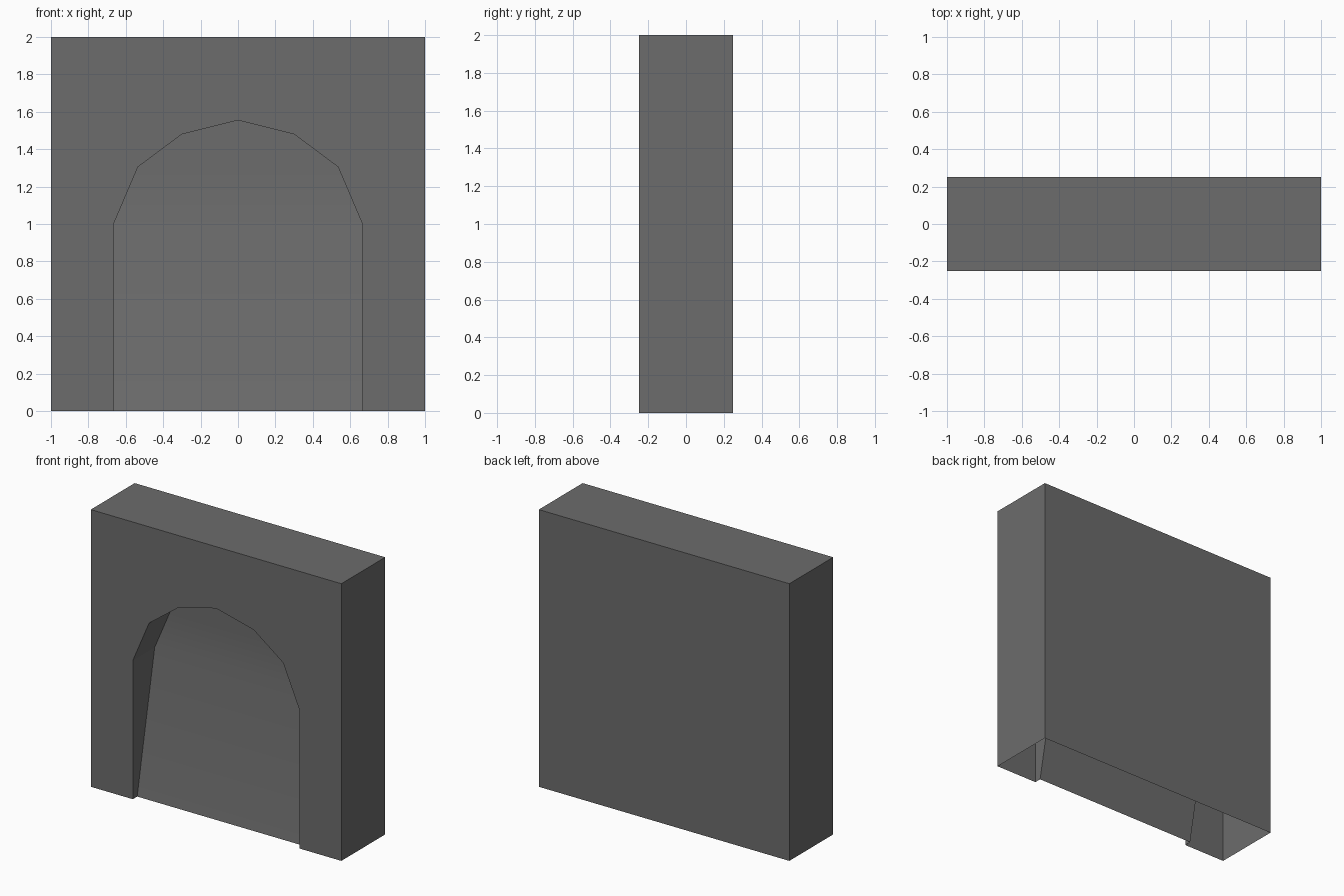
import bpy
import bmesh

cube = bpy.data.objects.get("Cube")
if cube:
    bpy.data.objects.remove(cube, do_unlink=True)

HALF_W, HALF_D, HEIGHT = 1.0, 0.25, 2.0
SPRING = 1.0            # height where the arch begins
FOOT_Y, NICHE_Y = -0.2, 0.0

# One colour for the whole block
stone = bpy.data.materials.new("grey_stone")
stone.use_nodes = True
grey = (0.15, 0.15, 0.15, 1)
stone.diffuse_color = grey
bsdf = stone.node_tree.nodes["Principled BSDF"]
bsdf.inputs["Base Color"].default_value = grey
bsdf.inputs["Roughness"].default_value = 0.9

# Arch outline from left foot over the crown to the right foot
half = [(0.665, 0), (0.665, SPRING), (0.535, 1.305), (0.3, 1.48)]
arch = half + [(0, 1.555)] + [(-x, z) for x, z in reversed(half)]

bm = bmesh.new()


def loop(points, depth):
    return [bm.verts.new((x, depth(z), z)) for x, z in points]


def bridge(a, b):
    for i in range(len(a) - 1):
        bm.faces.new((a[i], a[i + 1], b[i + 1], b[i]))


# Outer shell: sides and top
outline = [(HALF_W, 0), (HALF_W, HEIGHT), (-HALF_W, HEIGHT), (-HALF_W, 0)]
front = loop(outline, lambda z: -HALF_D)
back = loop(outline, lambda z: HALF_D)
bridge(front, back)
bm.faces.new(back)

# Front wall with the arched opening, and the jambs and soffit
opening = loop(arch, lambda z: -HALF_D)
inner = loop(arch, lambda z: FOOT_Y + (NICHE_Y - FOOT_Y) * min(z / SPRING, 1))
bm.faces.new(front + opening[::-1])
bridge(opening, inner)

# Niche panel: sloped below the spring line, upright above it
panel = [bm.faces.new((inner[0], inner[1], inner[-2], inner[-1])),
         bm.faces.new(inner[1:-1])]

# Temporary base closes the shell so normals point outward; then it is left open
base = bm.faces.new((front[0], back[0], back[-1], front[-1],
                     opening[-1], inner[-1], inner[0], opening[0]))
bmesh.ops.recalc_face_normals(bm, faces=bm.faces[:])
bmesh.ops.delete(bm, geom=[base], context='FACES_ONLY')

# The panel bends softly, all other edges stay sharp
for face in panel:
    face.smooth = True
for edge in bm.edges:
    edge.smooth = all(f in panel for f in edge.link_faces)

mesh = bpy.data.meshes.new("arched_wall_block")
bm.to_mesh(mesh)
bm.free()
mesh.materials.append(stone)
wall = bpy.data.objects.new("arched_wall_block", mesh)
bpy.context.collection.objects.link(wall)
